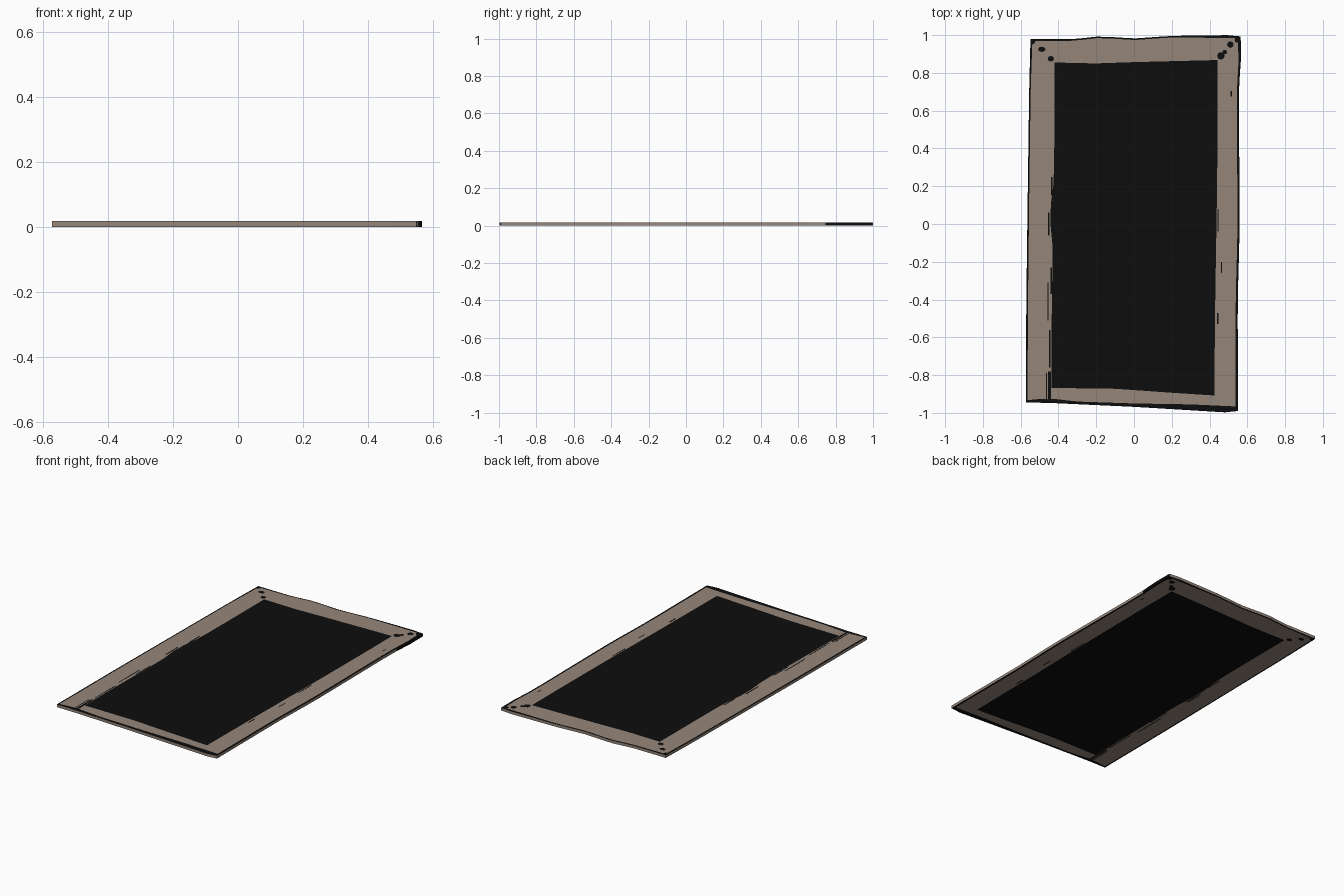
import bpy, bmesh
from mathutils import Vector

if "Cube" in bpy.data.objects:
    bpy.data.objects.remove(bpy.data.objects["Cube"])

T = 0.018      # slab thickness
E = 0.0003     # how far the painted marks stand proud
N = 16         # points along each side


def material(name, rgb):
    m = bpy.data.materials.new(name)
    m.diffuse_color = (*rgb, 1)
    m.use_nodes = True
    m.node_tree.nodes["Principled BSDF"].inputs["Base Color"].default_value = m.diffuse_color
    return m


TAN = material("warm_taupe", (0.30, 0.24, 0.195))
BLACK = material("soft_black", (0.004, 0.004, 0.004))


def resample(pts):
    """N evenly spaced points along a polyline, leaving out its end."""
    pts = [Vector(p) for p in pts]
    seg = [(b - a).length for a, b in zip(pts, pts[1:])]
    out = []
    for k in range(N):
        d, i = sum(seg) * k / N, 0
        while d > seg[i]:
            d -= seg[i]
            i += 1
        out.append(pts[i].lerp(pts[i + 1], d / seg[i]))
    return out


def loop(*sides):
    """Closed loop; each side starts with a corner and ends at the next one."""
    res = []
    for i, s in enumerate(sides):
        res += resample(s + [sides[(i + 1) % 4][0]])
    return res


# sides run bottom, right, top, left (anticlockwise)
outer = loop(
    [(-0.573, -0.945), (-0.45, -0.947), (0, -0.968), (0.53, -1.0)],
    [(0.55, -0.99), (0.549, -0.4), (0.559, -0.05), (0.557, 0.4), (0.555, 0.71), (0.57, 0.93)],
    [(0.565, 0.993), (0.52, 1.0), (0.2, 0.996), (0, 0.982), (-0.18, 0.994), (-0.32, 0.978)],
    [(-0.548, 0.98), (-0.555, 0.71), (-0.563, 0.13), (-0.57, -0.4)])
border = loop(
    [(-0.564, -0.933), (-0.46, -0.922), (-0.3, -0.94), (0, -0.95), (0.3, -0.955)],
    [(0.538, -0.966), (0.538, -0.4), (0.548, -0.05), (0.546, 0.4), (0.545, 0.71), (0.557, 0.93)],
    [(0.55, 0.984), (0.2, 0.988), (0, 0.974), (-0.18, 0.986), (-0.32, 0.97)],
    [(-0.538, 0.968), (-0.547, 0.71), (-0.555, 0.13), (-0.561, -0.4)])
inner = loop(
    [(-0.438, -0.868), (-0.1, -0.872), (0.15, -0.89)],
    [(0.425, -0.908), (0.43, -0.4), (0.44, 0.2), (0.443, 0.6)],
    [(0.443, 0.868), (0, 0.857), (-0.2, 0.85)],
    [(-0.42, 0.855), (-0.423, 0.24), (-0.447, 0.05), (-0.43, -0.13), (-0.436, -0.5)])

# slab: black rim line, taupe frame, black panel, on both faces
bm = bmesh.new()
count = len(outer)
rings = [[[bm.verts.new((p.x, p.y, z)) for p in ring] for ring in (outer, border, inner)]
         for z in (E, T - E)]


def strip(a, b, mat):
    for i in range(count):
        j = (i + 1) % count
        bm.faces.new((a[i], a[j], b[j], b[i])).material_index = mat


for o, b, n in rings:
    strip(o, b, 1)
    strip(b, n, 0)
    bm.faces.new(n).material_index = 1
strip(rings[0][0], rings[1][0], 0)
bm.normal_update()
for f in bm.faces:           # dark patch on the edge at the back right corner
    c = f.calc_center_median()
    if abs(f.normal.z) < 0.5 and c.x > 0.555 and c.y > 0.8:
        f.material_index = 1
bmesh.ops.recalc_face_normals(bm, faces=bm.faces)
me = bpy.data.meshes.new("framed_slab")
bm.to_mesh(me)
bm.free()
slab = bpy.data.objects.new("framed_slab", me)
slab.data.materials.append(TAN)
slab.data.materials.append(BLACK)
bpy.context.collection.objects.link(slab)


# marks: small flat plates on both faces
def marks(name, items, sides):
    b = bmesh.new()
    for x, y, w, h in items:
        for z in (E / 2, T - E / 2):
            res = bmesh.ops.create_cone(b, cap_ends=True, segments=sides,
                                        radius1=0.5, radius2=0.5, depth=1)
            if sides == 4:   # square with unit edges
                for v in res["verts"]:
                    v.co.x, v.co.y = (v.co.x + v.co.y), (v.co.y - v.co.x)
            for v in res["verts"]:
                v.co = Vector((x + v.co.x * w, y + v.co.y * h, z + v.co.z * E))
    bmesh.ops.recalc_face_normals(b, faces=b.faces)
    m = bpy.data.meshes.new(name)
    b.to_mesh(m)
    b.free()
    m.materials.append(BLACK)
    bpy.context.collection.objects.link(bpy.data.objects.new(name, m))


# mitre spots at the back corners
marks("corner_spots", [
    (-0.535, 0.965, 0.025, 0.025), (-0.488, 0.925, 0.04, 0.028), (-0.44, 0.875, 0.035, 0.03),
    (0.46, 0.89, 0.04, 0.04), (0.48, 0.91, 0.025, 0.025), (0.51, 0.95, 0.035, 0.035),
    (0.545, 0.975, 0.025, 0.03)], 8)
# worn streaks beside the panel
marks("edge_streaks", [
    (-0.456, -0.41, 0.006, 0.2), (-0.463, -0.86, 0.006, 0.14), (-0.447, -0.86, 0.014, 0.16),
    (-0.446, -0.66, 0.006, 0.2), (-0.452, 0.0, 0.008, 0.12), (-0.436, 0.2, 0.008, 0.1),
    (-0.438, -0.3, 0.006, 0.14), (0.443, -0.5, 0.008, 0.06), (0.463, -0.23, 0.006, 0.06),
    (0.445, 0.02, 0.006, 0.12), (0.515, 0.69, 0.006, 0.03)], 4)
